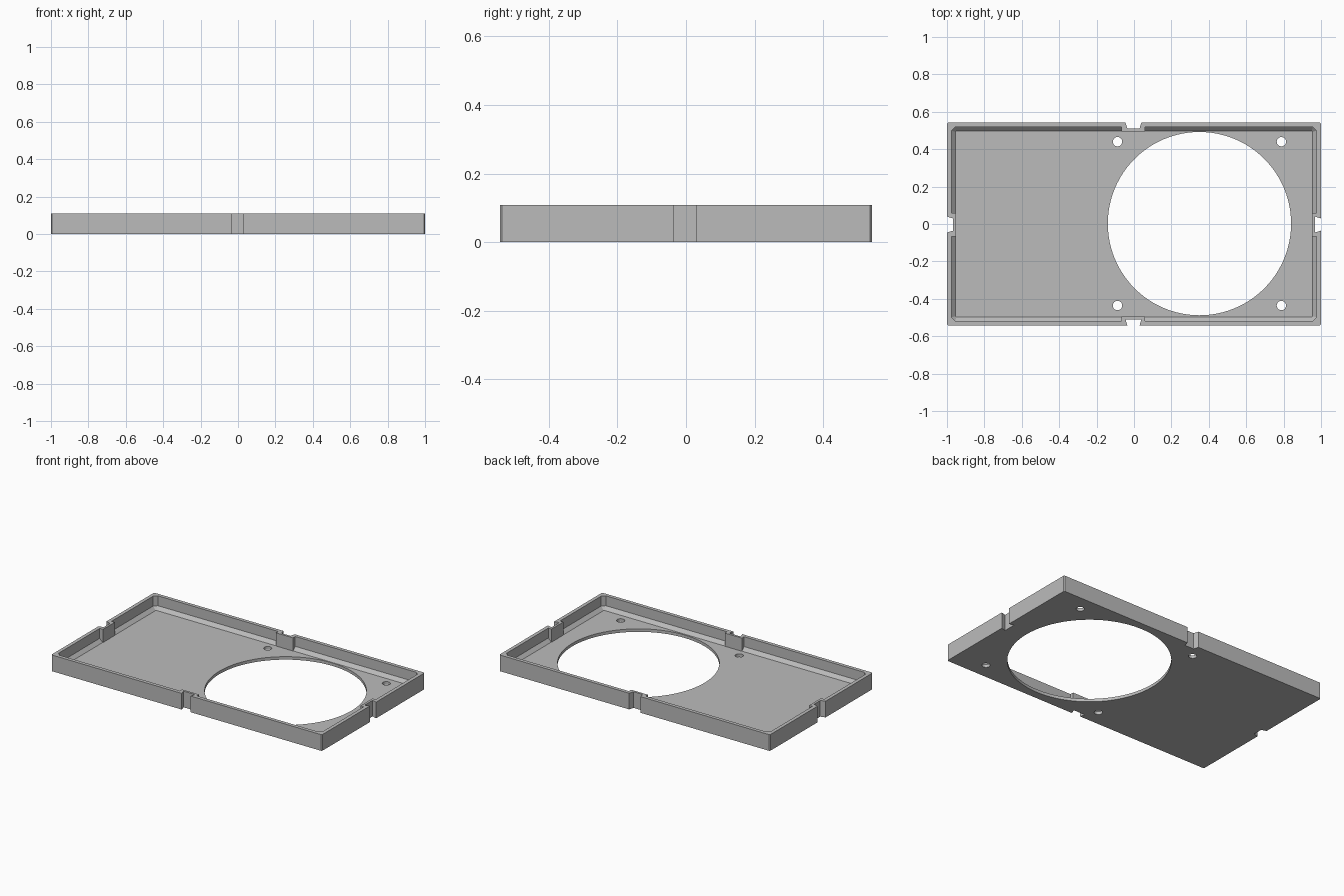
import bpy, bmesh, math

if "Cube" in bpy.data.objects:
    bpy.data.objects.remove(bpy.data.objects["Cube"], do_unlink=True)

HX, HY, H = 1.0, 0.543, 0.108   # half sizes and height of the tray
WALL, SLOPE, FLOOR = 0.024, 0.046, 0.02

grey = bpy.data.materials.new("plain_grey")
grey.use_nodes = True
colour = (0.5, 0.5, 0.5, 1)
grey.diffuse_color = colour
grey.node_tree.nodes["Principled BSDF"].inputs["Base Color"].default_value = colour


def make_object(name, bm):
    bmesh.ops.recalc_face_normals(bm, faces=bm.faces)
    mesh = bpy.data.meshes.new(name)
    bm.to_mesh(mesh)
    bm.free()
    mesh.materials.append(grey)
    obj = bpy.data.objects.new(name, mesh)
    bpy.context.collection.objects.link(obj)
    return obj


def corner_cut_loop(bm, inset, c, z):
    """Rectangle with its corners cut by c."""
    x, y = HX - inset, HY - inset
    pts = [(x, y - c), (x - c, y), (c - x, y), (-x, y - c),
           (-x, c - y), (c - x, -y), (x - c, -y), (x, c - y)]
    return [bm.verts.new((px, py, z)) for px, py in pts]


def prism(bm, pts, z0, z1):
    low = [bm.verts.new((x, y, z0)) for x, y in pts]
    high = [bm.verts.new((x, y, z1)) for x, y in pts]
    bm.faces.new(low)
    bm.faces.new(high)
    for i in range(len(pts)):
        j = (i + 1) % len(pts)
        bm.faces.new((low[i], low[j], high[j], high[i]))


def edge_block(bm, side, d0, w0, d1, w1, z0, z1):
    """Trapezoid prism on one edge; d is depth in from the edge, w the width there."""
    shift = -0.003
    pts = []
    for d, t in ((d0, -w0), (d0, w0), (d1, w1), (d1, -w1)):
        t = t / 2 + shift
        pts.append({"front": (t, d - HY), "back": (t, HY - d),
                    "left": (HX - d, t), "right": (d - HX, t)}[side])
    prism(bm, pts, z0, z1)


def cylinder(bm, cx, cy, r, n):
    ring = [2 * math.pi * i / n for i in range(n)]
    prism(bm, [(cx + r * math.cos(a), cy + r * math.sin(a)) for a in ring], -0.05, 0.06)


def combine(target, tool, operation):
    mod = target.modifiers.new(tool.name, 'BOOLEAN')
    mod.operation = operation
    mod.solver = 'EXACT'
    mod.object = tool
    bpy.context.view_layer.objects.active = target
    bpy.ops.object.modifier_apply(modifier=mod.name)
    bpy.data.objects.remove(tool, do_unlink=True)


# Tray shell with a sloped fillet where the walls meet the floor
bm = bmesh.new()
loops = [corner_cut_loop(bm, *p) for p in (
    (0, 0.006, 0), (0, 0.006, H), (WALL, 0.02, H),
    (WALL, 0.02, FLOOR + SLOPE - WALL), (SLOPE, 0.004, FLOOR))]
for a, b in zip(loops, loops[1:]):
    for i in range(8):
        j = (i + 1) % 8
        bm.faces.new((a[i], a[j], b[j], b[i]))
bm.faces.new(loops[0])
bm.faces.new(loops[-1])
tray = make_object("tray", bm)

# Thickened wall blocks behind the connector slots
sides = ("front", "back", "left", "right")
bm = bmesh.new()
for s in sides:
    edge_block(bm, s, 0.012, 0.125, 0.048, 0.125, 0.01, H)
combine(tray, make_object("slot_blocks", bm), 'UNION')

# Dovetail slots, large round opening and four screw holes
bm = bmesh.new()
for s in sides:
    outer, inner = (0.065, 0.085) if s in ("front", "left") else (0.085, 0.065)
    grow = (outer - inner) / 3
    edge_block(bm, s, -0.011, outer + grow, 0.033, inner, -0.05, 0.2)
cylinder(bm, 0.35, 0.002, 0.49, 96)
for sx in (-1, 1):
    for sy in (-1, 1):
        cylinder(bm, 0.35 + sx * 0.438, 0.002 + sy * 0.438, 0.025, 32)
combine(tray, make_object("cutouts", bm), 'DIFFERENCE')

# Smooth hole walls, crisp edges elsewhere
bpy.ops.object.select_all(action='DESELECT')
tray.select_set(True)
bpy.context.view_layer.objects.active = tray
bpy.ops.object.shade_smooth_by_angle(angle=math.radians(30))
